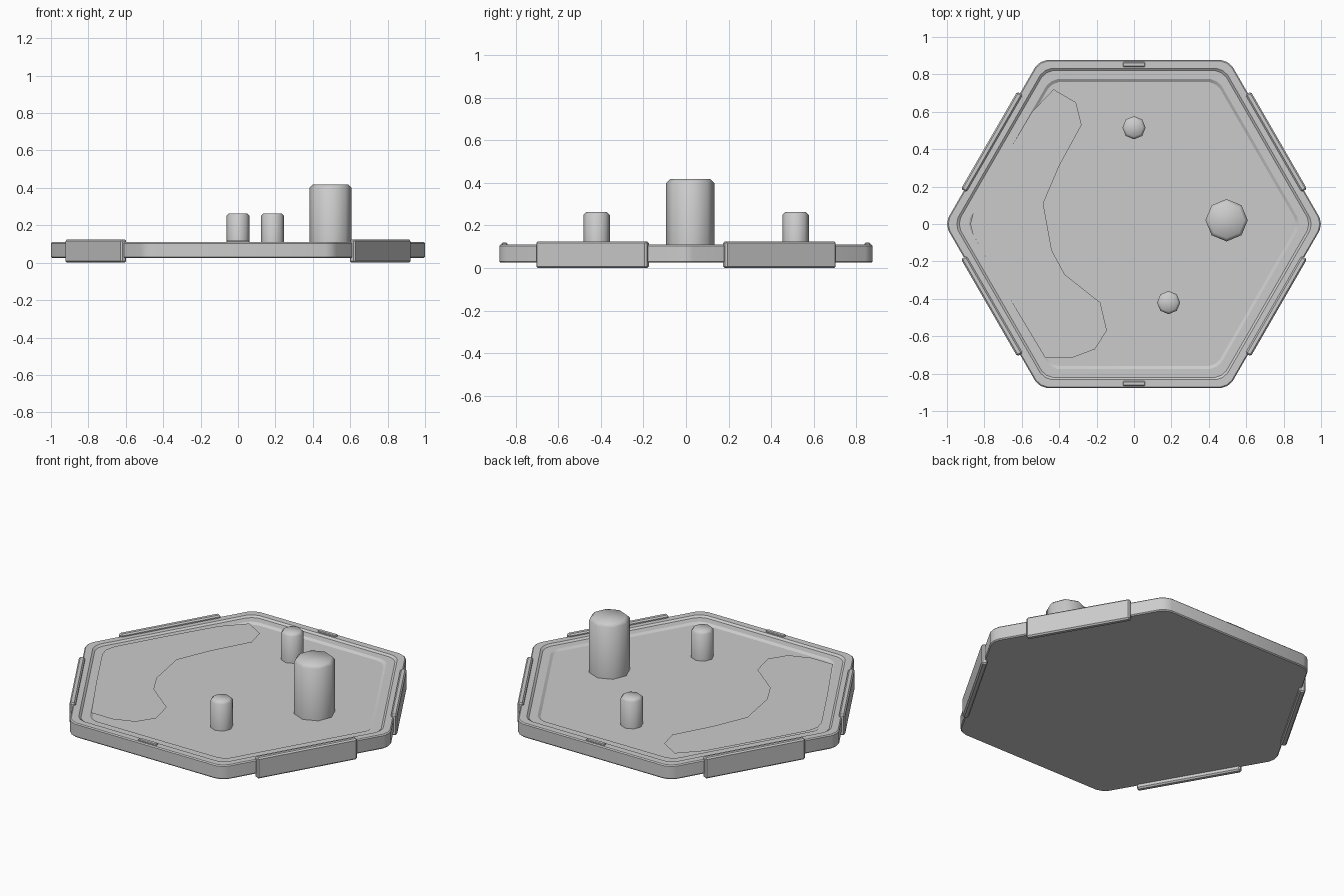
import bpy, bmesh, math
from mathutils import Vector

if "Cube" in bpy.data.objects:
    bpy.data.objects.remove(bpy.data.objects["Cube"])


def add_object(name, bm, angle=35):
    bmesh.ops.recalc_face_normals(bm, faces=bm.faces)
    mesh = bpy.data.meshes.new(name)
    bm.to_mesh(mesh)
    bm.free()
    ob = bpy.data.objects.new(name, mesh)
    bpy.context.collection.objects.link(ob)
    bpy.ops.object.select_all(action='DESELECT')
    ob.select_set(True)
    bpy.context.view_layer.objects.active = ob
    bpy.ops.object.shade_smooth_by_angle(angle=math.radians(angle))
    return ob


def hex_loop(bm, apothem, z, cut=0.04):
    # hexagon with each corner eased by three points
    r = apothem / math.cos(math.pi / 6)
    c = [Vector((r * math.cos(k * math.pi / 3), r * math.sin(k * math.pi / 3), z)) for k in range(6)]
    pts = []
    for k in range(6):
        p = c[k]
        a = p + (c[k - 1] - p).normalized() * cut
        b = p + (c[(k + 1) % 6] - p).normalized() * cut
        pts += [a, p * 0.34 + (a + b) * 0.33, b]
        pts[-2].z = z
    return [bm.verts.new(p) for p in pts]


# hexagonal tray: stepped rim profile (apothem, height) closed by floor and base
profile = [(0.872, 0.025), (0.877, 0.031), (0.877, 0.104), (0.871, 0.11),
           (0.832, 0.11), (0.82, 0.1), (0.775, 0.1), (0.76, 0.09)]
bm = bmesh.new()
loops = [hex_loop(bm, a, z) for a, z in profile]
n = len(loops[0])
for lo, hi in zip(loops, loops[1:]):
    for i in range(n):
        j = (i + 1) % n
        bm.faces.new((lo[i], lo[j], hi[j], hi[i]))
bm.faces.new(loops[0])
bm.faces.new(loops[-1])
add_object("hex_tray", bm, 30)


def box(name, size, loc, rot=0.0, bevel=0.008):
    bm = bmesh.new()
    bmesh.ops.create_cube(bm, size=1)
    bmesh.ops.scale(bm, vec=size, verts=bm.verts)
    bmesh.ops.bevel(bm, geom=bm.edges[:], offset=bevel, segments=1, affect='EDGES')
    ob = add_object(name, bm)
    ob.location = loc
    ob.rotation_euler.z = rot


# long clips on the four slanted edges
for k, deg in enumerate((30, 150, 210, 330)):
    t = math.radians(deg)
    box(f"edge_clip_{k + 1}", (0.034, 0.6, 0.125),
        (0.878 * math.cos(t), 0.878 * math.sin(t), 0.0625), t)

# small nubs on the front and back rim
for name, s in (("front_nub", -1), ("back_nub", 1)):
    box(name, (0.12, 0.026, 0.03), (0, s * 0.853, 0.104), 0, 0.004)


# eight-sided posts with eased tops
def post(name, x, y, r, top, ease):
    bm = bmesh.new()
    rings = []
    for rad, z in ((r, 0.08), (r, top - ease), (r - ease, top)):
        rings.append([bm.verts.new((rad * math.cos(i * math.pi / 4), rad * math.sin(i * math.pi / 4), z))
                      for i in range(8)])
    for lo, hi in zip(rings, rings[1:]):
        for i in range(8):
            j = (i + 1) % 8
            bm.faces.new((lo[i], lo[j], hi[j], hi[i]))
    bm.faces.new(rings[0])
    bm.faces.new(rings[-1])
    add_object(name, bm, 50).location = (x, y, 0)


post("large_post", 0.495, 0.02, 0.113, 0.418, 0.018)
post("back_small_post", 0.0, 0.515, 0.062, 0.264, 0.014)
post("front_small_post", 0.185, -0.42, 0.062, 0.264, 0.014)

# low curved mound along the left side
outline = [(-0.43, 0.72), (-0.31, 0.65), (-0.28, 0.53), (-0.40, 0.31), (-0.485, 0.11),
           (-0.44, -0.14), (-0.37, -0.27), (-0.18, -0.42), (-0.145, -0.57), (-0.21, -0.67),
           (-0.33, -0.715), (-0.475, -0.715), (-0.67, -0.39), (-0.86, -0.06), (-0.875, 0.0),
           (-0.86, 0.06), (-0.7, 0.34), (-0.545, 0.6)]
bm = bmesh.new()
face = bm.faces.new([bm.verts.new((x, y, 0.087)) for x, y in reversed(outline)])
if face.normal.z <= 0:
    face.normal_update()
    if face.normal.z < 0:
        face.normal_flip()
for thick, depth in ((0.045, 0.015), (0.04, 0.006)):
    bmesh.ops.inset_region(bm, faces=[face], thickness=thick, depth=0, use_even_offset=True)
    for v in face.verts:
        v.co.z += depth
mound = add_object("curved_mound", bm, 60)
